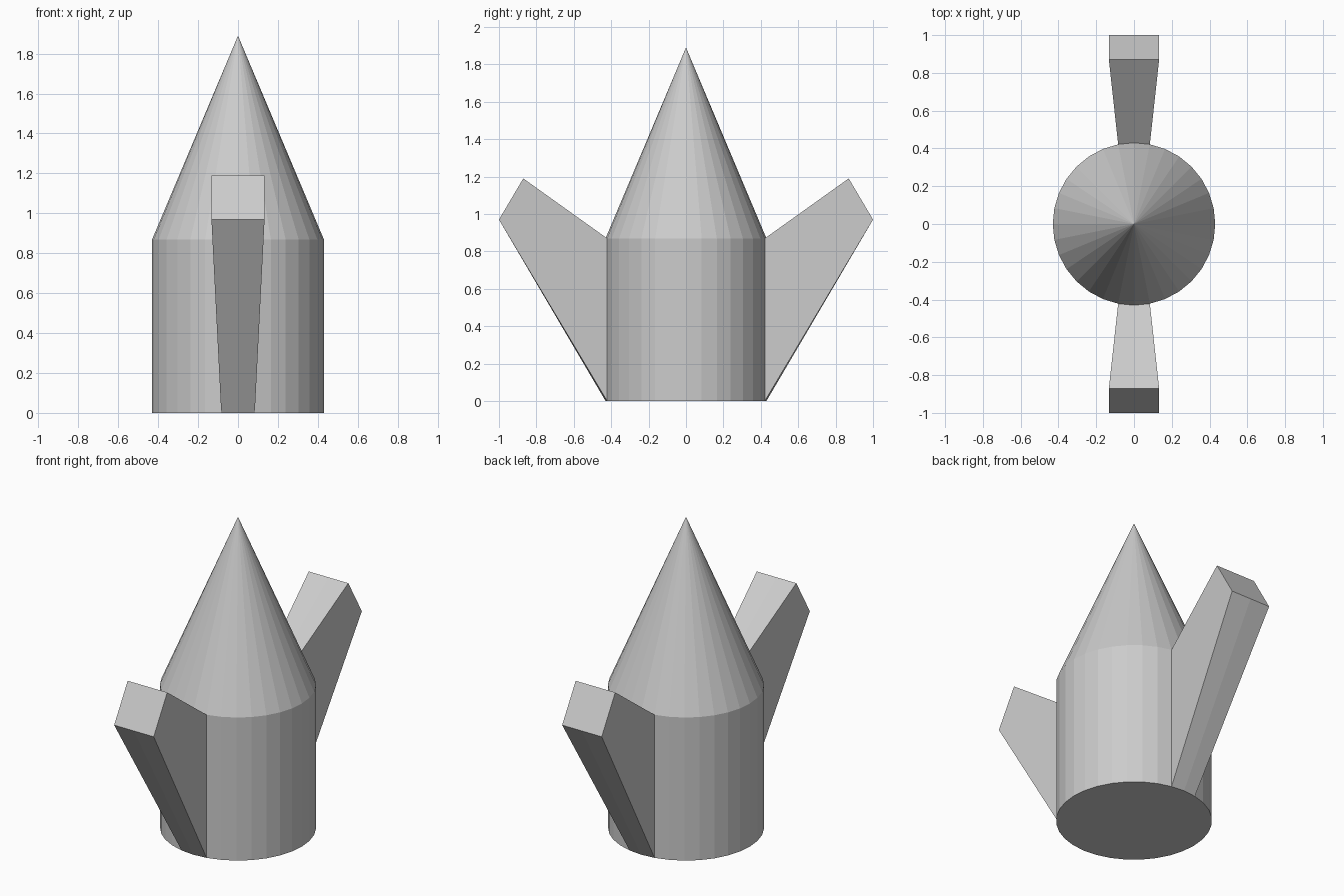
import bpy, bmesh, math

if "Cube" in bpy.data.objects:
    bpy.data.objects.remove(bpy.data.objects["Cube"])

SIDES, R, H, PEAK = 32, 0.43, 0.87, 1.89
TIP_LOW, TIP_HIGH, TIP_HALF = (1.0, 0.97), (0.87, 1.19), 0.133  # (y, z), half width

bm = bmesh.new()

# Body: closed 32-sided drum
bmesh.ops.create_cone(bm, cap_ends=True, segments=SIDES, radius1=R, radius2=R, depth=H)
bmesh.ops.translate(bm, verts=bm.verts, vec=(0, 0, H / 2))

# Nose: top face extruded and collapsed into a point
top = max(bm.faces, key=lambda f: f.calc_center_median().z)
ext = bmesh.ops.extrude_face_region(bm, geom=[top])["geom"]
ring = [v for v in ext if isinstance(v, bmesh.types.BMVert)]
if top.is_valid:
    bmesh.ops.delete(bm, geom=[top], context='FACES_ONLY')
bmesh.ops.pointmerge(bm, verts=ring, merge_co=(0, 0, PEAK))


# Fins: two neighbouring wall faces extruded outward to a wider, tilted tip
def add_fin(side):
    wall = []
    for f in bm.faces:
        c = f.calc_center_median()
        if len(f.verts) == 4 and abs(c.x) < 0.06 and c.y * side > 0.4 and abs(c.z - H / 2) < 0.01:
            wall.append(f)
    geom = bmesh.ops.extrude_face_region(bm, geom=wall)["geom"]
    bmesh.ops.delete(bm, geom=[f for f in wall if f.is_valid], context='FACES_ONLY')
    for v in geom:
        if isinstance(v, bmesh.types.BMVert):
            y, z = TIP_HIGH if v.co.z > H / 2 else TIP_LOW
            x = 0 if abs(v.co.x) < 0.01 else math.copysign(TIP_HALF, v.co.x)
            v.co = (x, side * y, z)


for side in (-1, 1):
    add_fin(side)

bmesh.ops.recalc_face_normals(bm, faces=bm.faces)
mesh = bpy.data.meshes.new("finned_body")
bm.to_mesh(mesh)
bm.free()
bpy.context.collection.objects.link(bpy.data.objects.new("finned_body", mesh))
